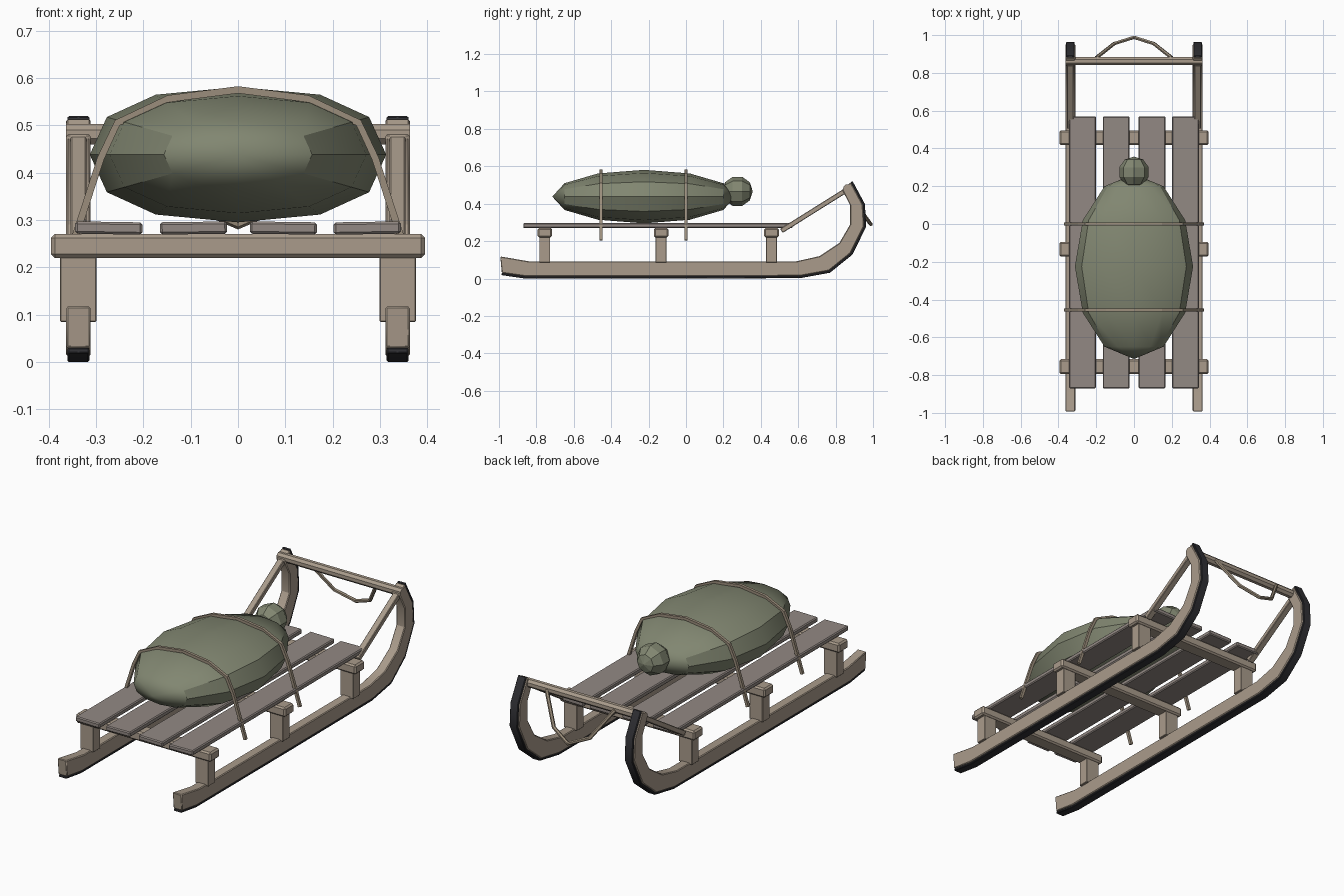
import bpy, bmesh, math
from mathutils import Vector, Matrix

if "Cube" in bpy.data.objects:
    bpy.data.objects.remove(bpy.data.objects["Cube"])


def material(name, rgb):
    m = bpy.data.materials.new(name)
    m.diffuse_color = (*rgb, 1)
    m.use_nodes = True
    m.node_tree.nodes["Principled BSDF"].inputs["Base Color"].default_value = m.diffuse_color
    return m


WOOD = material("tan wood", (0.40, 0.33, 0.26))
SLAT = material("grey wood", (0.29, 0.25, 0.23))
CLOTH = material("green canvas", (0.22, 0.24, 0.165))
METAL = material("dark metal", (0.03, 0.03, 0.035))
ROPE = material("rope", (0.33, 0.27, 0.20))


def finish(bm, name, mat, bevel=0.0, smooth=None):
    bmesh.ops.recalc_face_normals(bm, faces=bm.faces)
    me = bpy.data.meshes.new(name)
    bm.to_mesh(me)
    bm.free()
    me.materials.append(mat)
    ob = bpy.data.objects.new(name, me)
    bpy.context.collection.objects.link(ob)
    if bevel:
        mod = ob.modifiers.new("bevel", 'BEVEL')
        mod.width, mod.segments = bevel, 1
        mod.limit_method, mod.angle_limit = 'ANGLE', math.radians(50)
    if smooth:
        bpy.ops.object.select_all(action='DESELECT')
        bpy.context.view_layer.objects.active = ob
        ob.select_set(True)
        bpy.ops.object.shade_smooth_by_angle(angle=math.radians(smooth))
    return ob


def box(name, loc, size, mat, bevel=0.004, rot=(0, 0, 0)):
    bm = bmesh.new()
    bmesh.ops.create_cube(bm, size=1)
    bmesh.ops.scale(bm, vec=size, verts=bm.verts)
    ob = finish(bm, name, mat, bevel)
    ob.location, ob.rotation_euler = loc, rot
    return ob


def strip(name, inner, outer, x, width, mat, bevel):
    """Curved plank between two y-z polylines, extruded across x."""
    bm = bmesh.new()
    rings = []
    for (a, b), (c, d) in zip(inner, outer):
        rings.append([bm.verts.new(p) for p in (
            (x - width / 2, a, b), (x + width / 2, a, b),
            (x + width / 2, c, d), (x - width / 2, c, d))])
    for r, s in zip(rings, rings[1:]):
        for i in range(4):
            j = (i + 1) % 4
            bm.faces.new((r[i], r[j], s[j], s[i]))
    bm.faces.new(rings[0])
    bm.faces.new(rings[-1])
    return finish(bm, name, mat, bevel, 30)


def tube(name, pts, radius, sides, mat):
    """Low-sided rope swept along a polyline."""
    pts = [Vector(p) for p in pts]
    normal = (pts[1] - pts[0]).cross(pts[-1] - pts[0]).normalized()
    bm = bmesh.new()
    rings = []
    for i, p in enumerate(pts):
        t = (pts[min(i + 1, len(pts) - 1)] - pts[max(i - 1, 0)]).normalized()
        side = t.cross(normal).normalized()
        rings.append([])
        for k in range(sides):
            a = 2 * math.pi * (k + 0.5) / sides
            rings[-1].append(bm.verts.new(
                p + radius * (math.cos(a) * side + math.sin(a) * normal)))
    for r, s in zip(rings, rings[1:]):
        for k in range(sides):
            j = (k + 1) % sides
            bm.faces.new((r[k], r[j], s[j], s[k]))
    bm.faces.new(rings[0])
    bm.faces.new(rings[-1])
    return finish(bm, name, mat)


# Runner side profile (y, z)
outer = [(-0.985, 0.030), (-0.86, 0.012), (-0.68, 0.012), (-0.05, 0.012), (0.61, 0.014),
         (0.765, 0.042), (0.88, 0.135), (0.952, 0.28), (0.945, 0.395), (0.88, 0.515)]
inner = [(-0.993, 0.118), (-0.84, 0.092), (-0.68, 0.092), (-0.05, 0.092), (0.59, 0.092),
         (0.715, 0.12), (0.82, 0.19), (0.878, 0.29), (0.878, 0.39), (0.835, 0.475)]
shoe = []
for i, p in enumerate(outer):
    a, b = outer[max(i - 1, 0)], outer[min(i + 1, len(outer) - 1)]
    d = Vector((b[0] - a[0], b[1] - a[1])).normalized()
    shoe.append((p[0] + d.y * 0.012, p[1] - d.x * 0.012))

BAR_Y = (-0.755, -0.133, 0.457)
for side, x in (("left", -0.337), ("right", 0.337)):
    strip(side + "_runner", inner, outer, x, 0.052, WOOD, 0.004)
    strip(side + "_runner_shoe", outer, shoe, x, 0.046, METAL, 0.003)
    # Posts under the crossbars
    for i, y in enumerate(BAR_Y):
        box(f"{side}_post_{i + 1}", (x, y, 0.157), (0.077, 0.058, 0.144), WOOD, 0.002)
    # Diagonal brace up to the front bar
    a, b = Vector((x, 0.51, 0.255)), Vector((x, 0.85, 0.468))
    d = b - a
    box(side + "_brace", (a + b) / 2, (0.034, d.length, 0.026), WOOD, 0.003,
        (math.atan2(d.z, d.y), 0, 0))

# Crossbars
for i, y in enumerate(BAR_Y):
    box(f"crossbar_{i + 1}", (0, y, 0.245), (0.79, 0.078, 0.05), WOOD, 0.008)

# Deck slats, slightly uneven
for i, (x, tilt) in enumerate(((-0.273, 0.9), (-0.094, -0.7), (0.096, 0.8), (0.273, -0.9))):
    box(f"deck_slat_{i + 1}", (x, -0.15, 0.283), (0.142, 1.44, 0.026), SLAT, 0.005,
        (0, math.radians(tilt), 0))

# Front bar joining the runner tips
bm = bmesh.new()
bmesh.ops.create_cone(bm, cap_ends=True, segments=8, radius1=0.023, radius2=0.023, depth=0.726,
                      matrix=Matrix.Rotation(math.pi / 2, 4, 'Y')
                      @ Matrix.Rotation(math.pi / 8, 4, 'Z'))
finish(bm, "front_bar", WOOD).location = (0, 0.862, 0.481)

# Pull rope hanging from the front bar
tube("pull_rope", [(-0.2, 0.88, 0.48), (-0.105, 0.955, 0.335), (0, 0.988, 0.29),
                   (0.105, 0.955, 0.335), (0.2, 0.88, 0.48)], 0.010, 6, ROPE)

# Canvas bundle: squarish 12-sided ellipsoid lying along y
bm = bmesh.new()
bmesh.ops.create_uvsphere(bm, u_segments=12, v_segments=6, radius=1,
                          matrix=Matrix.Rotation(math.pi / 2, 4, 'X'))
for v in bm.verts:
    r = math.hypot(v.co.x, v.co.z)
    if r > 1e-4:
        for k in (0, 2):
            c = v.co[k] / r
            v.co[k] = math.copysign(abs(c) ** 0.85, c) * r
    v.co = (v.co.x * 0.313, v.co.y * 0.49 - 0.225, v.co.z * 0.143 + 0.438)
finish(bm, "canvas_bundle", CLOTH, smooth=35)

# Tied-off end of the bundle
bm = bmesh.new()
bmesh.ops.create_uvsphere(bm, u_segments=8, v_segments=5, radius=0.082,
                          matrix=Matrix.Rotation(math.pi / 2, 4, 'X'))
finish(bm, "bundle_knot", CLOTH).location = (0, 0.275, 0.466)

# Straps over the bundle
half = [(0.363, 0.205), (0.29, 0.43), (0.255, 0.505), (0.147, 0.556), (0, 0.575)]
path = half + [(-x, z) for x, z in half[-2::-1]]
for i, y in enumerate((-0.455, 0.0)):
    tube(f"strap_{i + 1}", [(x, y, z) for x, z in path], 0.0105, 4, ROPE)
